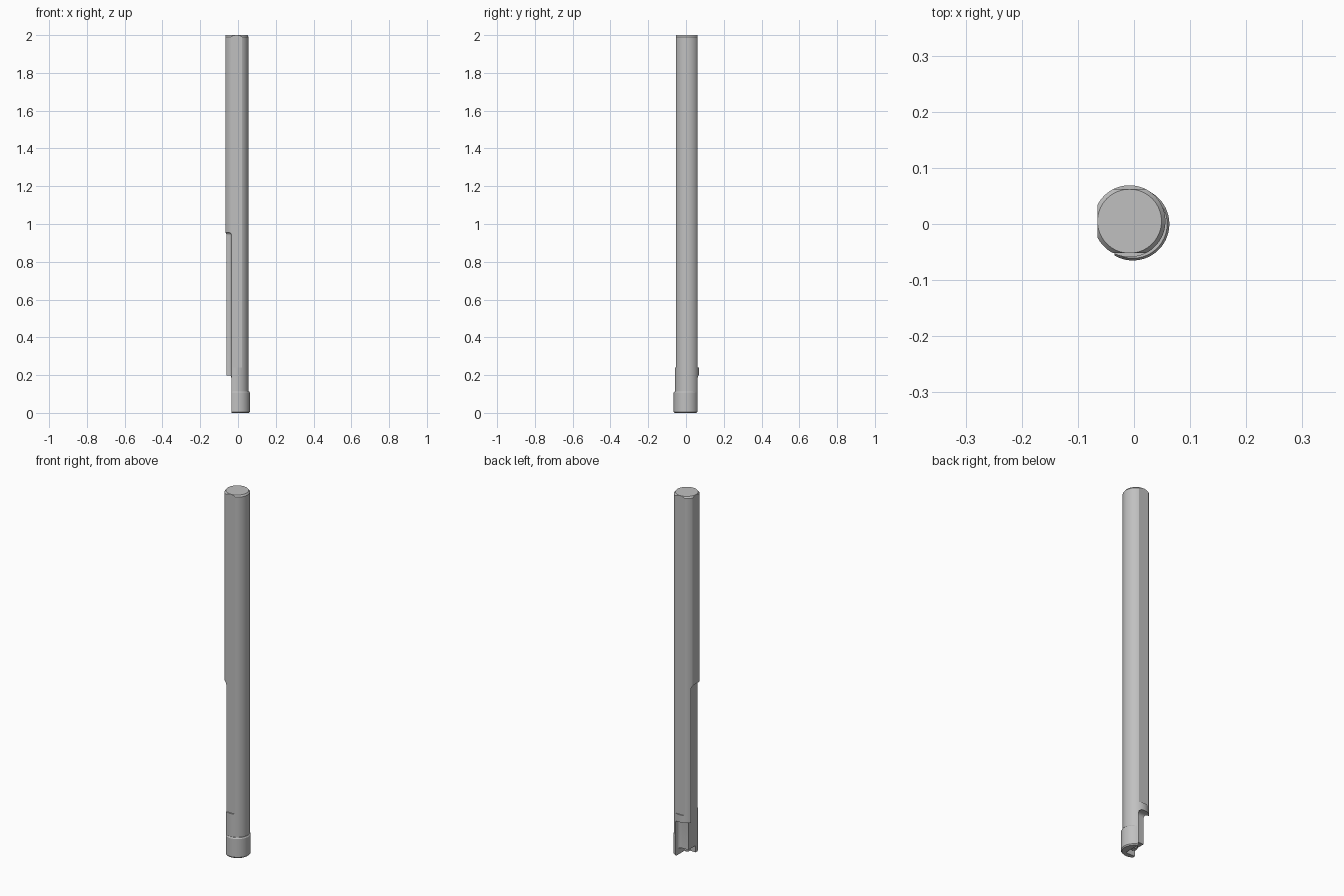
import bpy, bmesh, math

cube = bpy.data.objects.get("Cube")
if cube:
    bpy.data.objects.remove(cube, do_unlink=True)

steel = bpy.data.materials.new("steel_grey")
steel.use_nodes = True
COLOUR = (0.53, 0.53, 0.53, 1)
steel.diffuse_color = COLOUR
steel.node_tree.nodes["Principled BSDF"].inputs["Base Color"].default_value = COLOUR


def finish(name, bm):
    bmesh.ops.recalc_face_normals(bm, faces=bm.faces)
    mesh = bpy.data.meshes.new(name)
    bm.to_mesh(mesh)
    bm.free()
    mesh.materials.append(steel)
    obj = bpy.data.objects.new(name, mesh)
    bpy.context.collection.objects.link(obj)
    return obj


def lathe(name, centre, profile, sides=96):
    """Solid of revolution from (radius, z) points, capped at both ends."""
    bm = bmesh.new()
    rings = []
    for r, z in profile:
        rings.append([bm.verts.new((centre[0] + r * math.cos(2 * math.pi * i / sides),
                                    centre[1] + r * math.sin(2 * math.pi * i / sides), z))
                      for i in range(sides)])
    for a, b in zip(rings, rings[1:]):
        for i in range(sides):
            j = (i + 1) % sides
            bm.faces.new((a[i], a[j], b[j], b[i]))
    bm.faces.new(rings[0])
    bm.faces.new(rings[-1])
    return finish(name, bm)


def box(name, lo, hi, radius=0):
    """Box between two corners, with optional rounded edges."""
    bm = bmesh.new()
    bmesh.ops.create_cube(bm, size=1)
    for v in bm.verts:
        v.co = [(l + h) / 2 + c * (h - l) for c, l, h in zip(v.co, lo, hi)]
    if radius:
        bmesh.ops.bevel(bm, geom=bm.edges[:], offset=radius, segments=6,
                        profile=0.5, affect='EDGES')
    obj = finish(name, bm)
    obj.hide_render = True
    return obj


def cut(obj, cutters):
    bpy.context.view_layer.objects.active = obj
    for c in cutters:
        mod = obj.modifiers.new("cut", 'BOOLEAN')
        mod.operation = 'DIFFERENCE'
        mod.solver = 'EXACT'
        mod.object = c
        bpy.ops.object.modifier_apply(modifier=mod.name)


# Round bar with a chamfered top, and the wider head at its foot
shaft = lathe("shaft", (-0.008, 0.005),
              [(0.064, 0.015), (0.064, 1.991), (0.057, 2.0)])
head = lathe("cutting_head", (-0.002, 0.0),
             [(0.060, 0.0), (0.065, 0.006), (0.065, 0.107), (0.061, 0.113)])

# Clamping flats along the bar
flats = [box("flat_back_cutter", (-0.2, 0.062, 0.24), (0.2, 0.2, 2.2)),
         box("flat_front_cutter", (-0.2, -0.2, 0.24), (0.2, -0.052, 2.2)),
         box("flat_side_cutter", (-0.3, -0.2, -0.1), (-0.065, 0.2, 2.2))]

# Long chip flute, rear pocket and recessed end face
reliefs = [box("flute_cutter", (-0.3, -0.3, -0.2), (-0.035, 0.042, 0.955), 0.016),
           box("pocket_cutter", (-0.3, 0.03, -0.2), (0.022, 0.3, 0.2), 0.018),
           box("end_cutter", (-0.3, -0.035, -0.2), (0.022, 0.3, 0.038))]

cut(shaft, flats + reliefs)
cut(head, reliefs)
for c in flats + reliefs:
    bpy.data.objects.remove(c, do_unlink=True)

# Small pilot nub under the end face
nub = lathe("pilot_nub", (-0.004, -0.005), [(0.013, 0.014), (0.017, 0.019), (0.017, 0.045)], 32)

for obj in (shaft, head, nub):
    bpy.ops.object.select_all(action='DESELECT')
    obj.select_set(True)
    bpy.context.view_layer.objects.active = obj
    bpy.ops.object.shade_smooth_by_angle(angle=math.radians(25))
